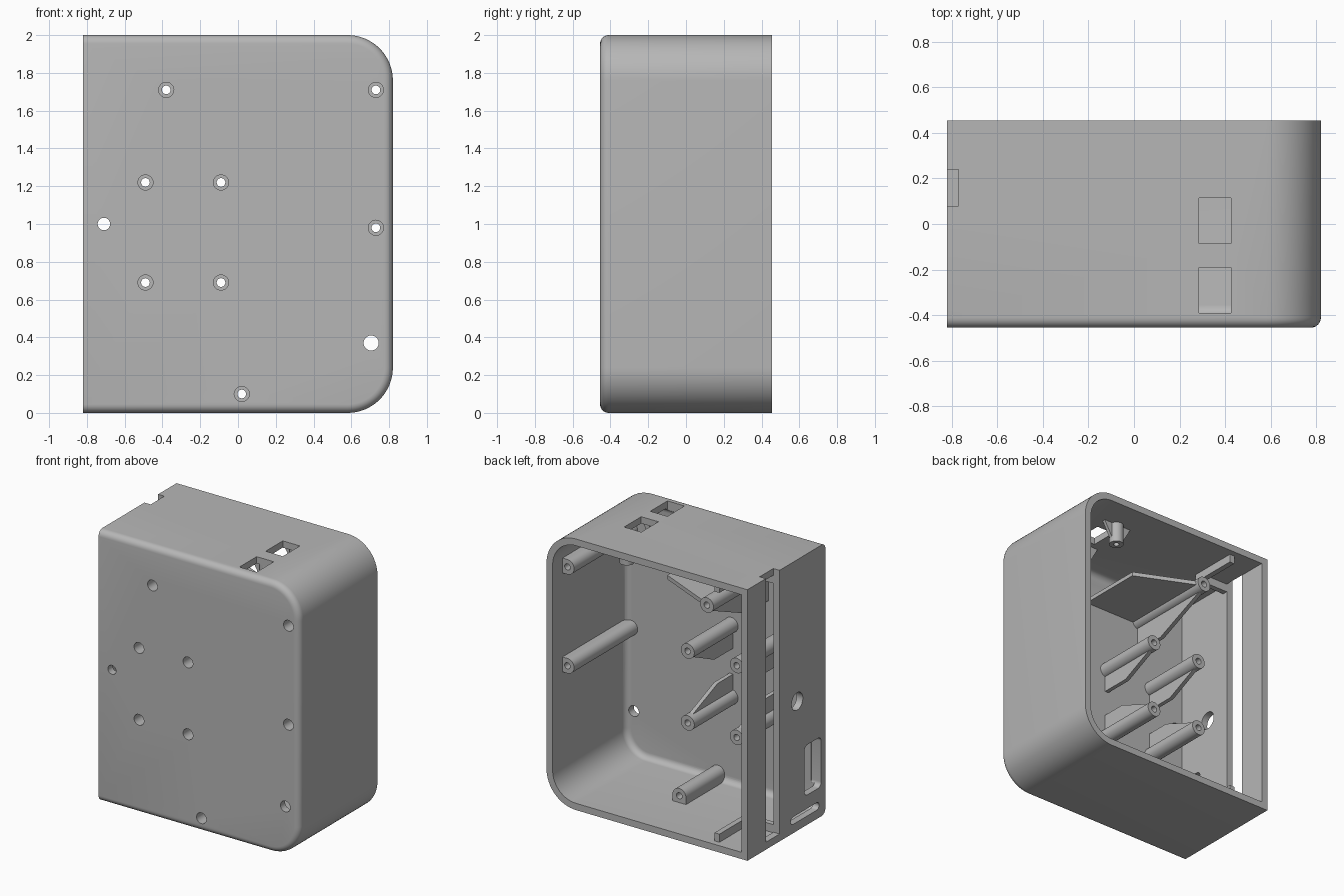
import bpy, bmesh, math
from mathutils import Vector

cube = bpy.data.objects.get("Cube")
if cube:
    bpy.data.objects.remove(cube, do_unlink=True)

grey = bpy.data.materials.new("plastic grey")
grey.use_nodes = True
grey.diffuse_color = (0.47, 0.47, 0.47, 1)
grey.node_tree.nodes["Principled BSDF"].inputs["Base Color"].default_value = grey.diffuse_color


# Helpers
def ring(pts, axis, v):
    """Place 2D points on the plane where the given axis equals v."""
    order = {"x": lambda p, q: (v, p, q), "y": lambda p, q: (p, v, q), "z": lambda p, q: (p, q, v)}
    return [Vector(order[axis](p, q)) for p, q in pts]


def loft(name, rings):
    """Capped solid through matching rings."""
    bm = bmesh.new()
    loops = [[bm.verts.new(p) for p in r] for r in rings]
    n = len(loops[0])
    for a, b in zip(loops, loops[1:]):
        for i in range(n):
            j = (i + 1) % n
            bm.faces.new((a[i], a[j], b[j], b[i]))
    bm.faces.new(loops[0])
    bm.faces.new(loops[-1])
    bmesh.ops.recalc_face_normals(bm, faces=bm.faces)
    mesh = bpy.data.meshes.new(name)
    bm.to_mesh(mesh)
    bm.free()
    mesh.materials.append(grey)
    ob = bpy.data.objects.new(name, mesh)
    bpy.context.collection.objects.link(ob)
    return ob


def prism(name, pts, axis, a, b):
    return loft(name, [ring(pts, axis, a), ring(pts, axis, b)])


def box(name, x0, x1, y0, y1, z0, z1):
    return prism(name, [(x0, y0), (x1, y0), (x1, y1), (x0, y1)], "z", z0, z1)


def arc(cx, cz, r, start, end, n):
    return [(cx + r * math.cos(math.radians(start + (end - start) * i / n)),
             cz + r * math.sin(math.radians(start + (end - start) * i / n))) for i in range(n + 1)]


def circle(cx, cz, r, n=32):
    return arc(cx, cz, r, 0, 360, n)[:-1]


def rounded_rect(p0, p1, q0, q1, r):
    return (arc(p1 - r, q1 - r, r, 0, 90, 6) + arc(p0 + r, q1 - r, r, 90, 180, 6)
            + arc(p0 + r, q0 + r, r, 180, 270, 6) + arc(p1 - r, q0 + r, r, 270, 360, 6))


def carve(ob, cutters):
    """Cut, bake the result and drop the cutters."""
    for c in cutters:
        c.hide_render = True
        m = ob.modifiers.new("cut", "BOOLEAN")
        m.operation, m.solver, m.object = "DIFFERENCE", "EXACT", c
    dg = bpy.context.evaluated_depsgraph_get()
    mesh = bpy.data.meshes.new_from_object(ob.evaluated_get(dg))
    ob.modifiers.clear()
    ob.data = mesh
    for c in cutters:
        bpy.data.objects.remove(c, do_unlink=True)


# Dimensions
HX, HY, TOP, WALL, CORNER, FILLET = 0.82, 0.455, 2.0, 0.05, 0.24, 0.045
FRONT_IN = -HY + 0.055
BASE = FRONT_IN - 0.02


def outline(left, d):
    """Square on the left, large round corners on the right, shrunk by d."""
    r = CORNER - d
    return ([(left, d)] + arc(HX - CORNER, CORNER, r, -90, 0, 16)
            + arc(HX - CORNER, TOP - CORNER, r, 0, 90, 16) + [(left, TOP - d)])


def tub(name, left, d, front, back):
    """Outline body whose front edge is rounded over."""
    rings = []
    for i in range(7):
        a = math.pi / 2 * i / 6
        rings.append(ring(outline(left, d + FILLET * (1 - math.sin(a))), "y",
                          front + FILLET * (1 - math.cos(a))))
    rings.append(ring(outline(left, d), "y", back))
    return loft(name, rings)


# Post layout: x, z, tip depth, wall direction, ribs (dx, dz, reach, knee depth)
posts = [
    (-0.38, 1.71, 0.30, None, [(1, 0, 0.47, 0.09), (0, -1, 0.23, -0.15)]),
    (0.73, 1.71, 0.34, 0, []),
    (0.73, 0.98, 0.34, 0, []),
    (0.02, 0.10, 0.05, 270, []),
]
for px in (-0.49, -0.09):
    posts.append((px, 1.22, 0.11, None, [(0, -1, 0.17, -0.18)]))
    posts.append((px, 0.69, 0.11, None, [(0, 1, 0.17, -0.22)]))

# Shell: hollow tub with openings
shell = tub("case_shell", -HX, 0, -HY, HY)
cuts = [
    tub("cavity", -HX + WALL, WALL, FRONT_IN, HY + 0.1),
    box("panel_slot", -HX - 0.1, -HX + WALL + 0.001, 0.08, 0.24, WALL + 0.005, TOP + 0.1),
    box("rear_port", 0.285, 0.425, -0.085, 0.115, 1.8, 2.1),
    box("front_port", 0.285, 0.425, -0.39, -0.19, 1.8, 2.1),
    prism("side_hole", circle(-0.126, 0.955, 0.065), "x", -0.9, -0.74),
    prism("socket_opening", rounded_rect(-0.405, -0.21, 0.22, 0.59, 0.035), "x", -0.9, -0.74),
    prism("vent_opening", rounded_rect(-0.38, -0.05, 0.065, 0.12, 0.027), "x", -0.9, -0.74),
    prism("left_front_hole", circle(-0.71, 1.0, 0.033), "y", -0.6, -0.3),
    prism("right_front_hole", circle(0.705, 0.37, 0.04), "y", -0.6, -0.3),
]
cuts += [prism("bore", circle(x, z, 0.04), "y", -0.6, -0.3) for x, z, *_ in posts]
carve(shell, cuts)

# Screw posts with bores and tapered ribs
R = 0.055
for x, z, tip, toward, ribs in posts:
    if toward is None:
        pts = circle(x, z, R)
    else:
        pts = arc(x, z, R, toward + 90, toward + 270, 16)
        gap = HX - WALL + 0.01 - x if toward == 0 else z - WALL + 0.01
        c, s = math.cos(math.radians(toward)), math.sin(math.radians(toward))
        pts += [(p + c * gap, q + s * gap) for p, q in (pts[-1], pts[0])]
    post = prism("screw_post", pts, "y", BASE, tip)
    carve(post, [prism("pilot", circle(x, z, 0.023, 24), "y", -0.6, tip + 0.1),
                 prism("counterbore", circle(x, z, 0.04), "y", -0.6, -0.3)])
    for dx, dz, reach, knee in ribs:
        side = [(0.045, BASE), (reach, BASE), (reach, knee), (0.045, tip - 0.02)]
        loft("post_rib", [[Vector((x + dx * u + dz * t, y, z + dz * u + dx * t)) for u, y in side]
                          for t in (-0.015, 0.015)])

# Hanging bosses beside the ports, with triangular gussets
CEIL = TOP - WALL + 0.01
for by in (0.21, -0.14):
    boss = prism("port_boss", circle(0.335, by, 0.05), "z", 1.8, CEIL)
    carve(boss, [prism("boss_bore", circle(0.335, by, 0.02, 24), "z", 1.7, 1.93)])
    for s in (-1, 1):
        tri = [(0.335 + s * 0.04, 1.82), (0.335 + s * 0.12, CEIL), (0.335 + s * 0.04, CEIL)]
        prism("boss_gusset", tri, "y", by - 0.012, by + 0.012)

# Panel stops at floor and ceiling
for z0, z1 in ((WALL - 0.01, 0.11), (TOP - 0.11, TOP - WALL + 0.01)):
    box("panel_stop", -0.56, -0.52, 0.08, 0.41, z0, z1)
    box("panel_guide", -HX + WALL - 0.01, -0.52, 0.04, 0.08, z0, z1)

# Smooth curved faces, keep edges crisp
bpy.ops.object.select_all(action="DESELECT")
for ob in bpy.context.collection.objects:
    if ob.type == "MESH":
        ob.select_set(True)
        bpy.context.view_layer.objects.active = ob
bpy.ops.object.shade_smooth_by_angle(angle=math.radians(30))
